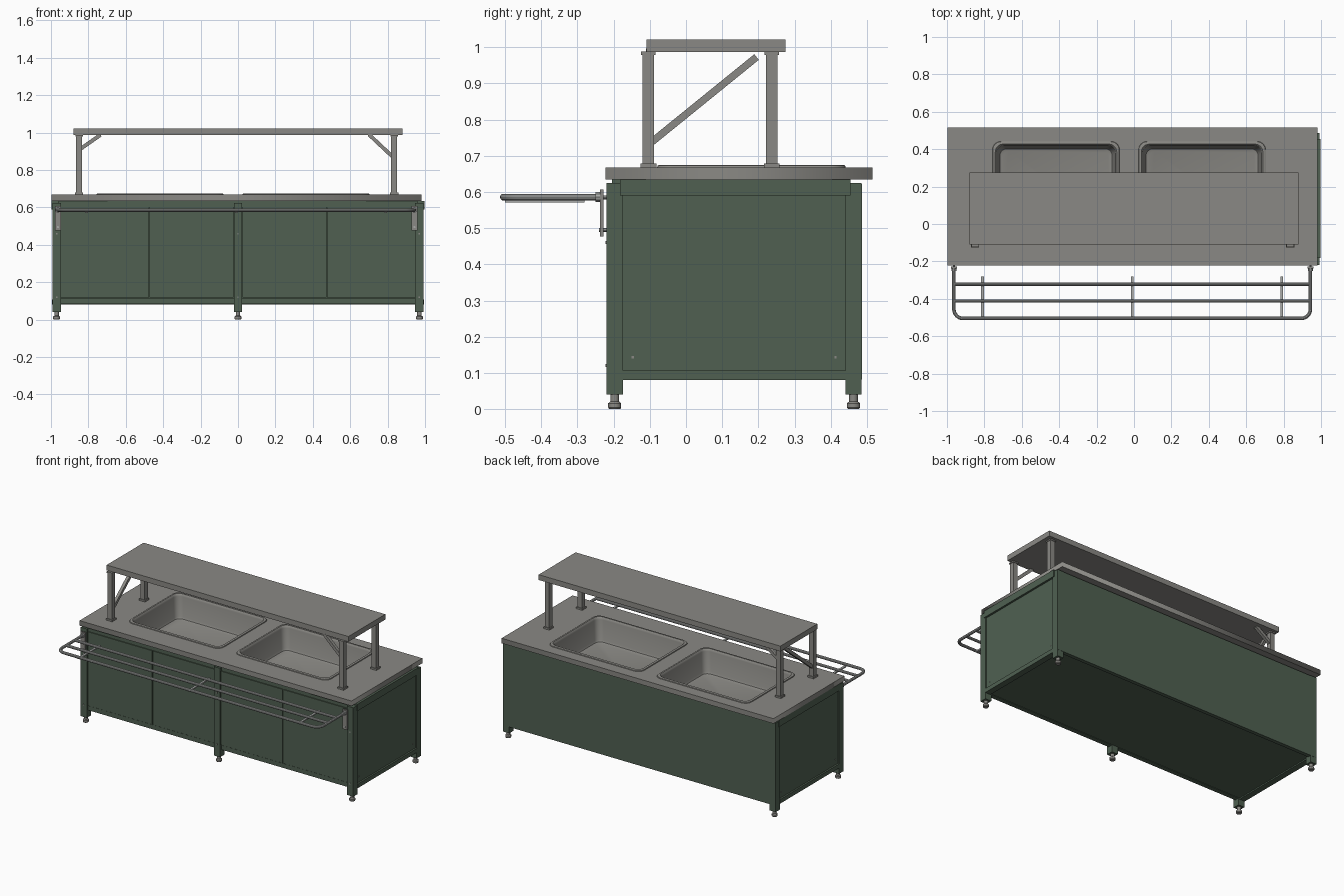
import bpy, bmesh, math
from mathutils import Vector

if "Cube" in bpy.data.objects:
    bpy.data.objects.remove(bpy.data.objects["Cube"])


def material(name, rgb):
    m = bpy.data.materials.new(name)
    m.diffuse_color = (*rgb, 1)
    m.use_nodes = True
    m.node_tree.nodes["Principled BSDF"].inputs["Base Color"].default_value = m.diffuse_color
    return m


GREEN = material("green_paint", (0.080, 0.118, 0.083))
STEEL = material("brushed_steel", (0.255, 0.250, 0.232))
CHROME = material("bright_tube", (0.40, 0.41, 0.40))


def finish(name, mesh, mat, smooth=False):
    ob = bpy.data.objects.new(name, mesh)
    bpy.context.collection.objects.link(ob)
    mesh.materials.clear()
    mesh.materials.append(mat)
    if smooth:
        bpy.ops.object.select_all(action='DESELECT')
        ob.select_set(True)
        bpy.context.view_layer.objects.active = ob
        bpy.ops.object.shade_smooth_by_angle(angle=math.radians(35))
    return ob


def from_bmesh(name, bm, mat, smooth=False):
    bmesh.ops.recalc_face_normals(bm, faces=bm.faces)
    me = bpy.data.meshes.new(name)
    bm.to_mesh(me)
    bm.free()
    return finish(name, me, mat, smooth)


def box(name, xs, ys, zs, mat):
    bm = bmesh.new()
    bmesh.ops.create_cube(bm, size=1)
    for v in bm.verts:
        v.co = [r[0] if c < 0 else r[1] for c, r in zip(v.co, (xs, ys, zs))]
    return from_bmesh(name, bm, mat)


def square(name, x, y, half, zs, mat):
    return box(name, (x - half, x + half), (y - half, y + half), zs, mat)


def bar(name, a, b, size, mat):
    """Square bar between two points."""
    a, b = Vector(a), Vector(b)
    ob = box(name, (-size / 2, size / 2), (-size / 2, size / 2), (0, (b - a).length), mat)
    d = (b - a).normalized()
    side = Vector((0, 1, 0)) if abs(d.y) < 0.01 else Vector((1, 0, 0))
    other = d.cross(side)
    for v in ob.data.vertices:
        v.co = a + side * v.co.x + other * v.co.y + d * v.co.z
    bm = bmesh.new()
    bm.from_mesh(ob.data)
    bmesh.ops.recalc_face_normals(bm, faces=bm.faces)
    bm.to_mesh(ob.data)
    bm.free()
    return ob


def rounded_rect(x0, x1, y0, y1, r, n=6):
    pts = []
    for k, (cx, cy) in enumerate(((x1 - r, y1 - r), (x0 + r, y1 - r), (x0 + r, y0 + r), (x1 - r, y0 + r))):
        for i in range(n + 1):
            t = math.pi / 2 * (k + i / n)
            pts.append((cx + r * math.cos(t), cy + r * math.sin(t)))
    return pts


def curve_mesh(name, paths, mat, cyclic, smooth, **settings):
    cu = bpy.data.curves.new(name, 'CURVE')
    for key, val in settings.items():
        setattr(cu, key, val)
    for path in paths:
        sp = cu.splines.new('POLY')
        sp.points.add(len(path) - 1)
        for p, co in zip(sp.points, path):
            p.co = (co[0], co[1], co[2] if len(co) > 2 else 0, 1)
        sp.use_cyclic_u = cyclic
    tmp = bpy.data.objects.new(name + "_curve", cu)
    bpy.context.collection.objects.link(tmp)
    bpy.context.view_layer.update()
    me = bpy.data.meshes.new_from_object(tmp.evaluated_get(bpy.context.evaluated_depsgraph_get()))
    bpy.data.objects.remove(tmp)
    return finish(name, me, mat, smooth)


def tube(name, path, r):
    return curve_mesh(name, [path], CHROME, False, True, dimensions='3D',
                      bevel_depth=r, bevel_resolution=3, use_fill_caps=True)


def lathe(name, x, y, profile, mat, n=20):
    bm = bmesh.new()
    rings = [[bm.verts.new((x + r * math.cos(2 * math.pi * i / n), y + r * math.sin(2 * math.pi * i / n), z))
              for i in range(n)] for r, z in profile]
    for a, b in zip(rings, rings[1:]):
        for i in range(n):
            bm.faces.new((a[i], a[(i + 1) % n], b[(i + 1) % n], b[i]))
    bm.faces.new(rings[0])
    bm.faces.new(rings[-1])
    return from_bmesh(name, bm, mat, True)


# Worktop with two openings
SINKS = ((-0.757, -0.077), (0.024, 0.704))
SY = (-0.08, 0.442)
outline = [(-0.998, -0.222), (0.982, -0.222), (0.982, 0.515), (-0.998, 0.515)]
holes = [rounded_rect(a + 0.012, b - 0.012, SY[0] + 0.012, SY[1] - 0.012, 0.035) for a, b in SINKS]
top = curve_mesh("worktop", [outline] + holes, STEEL, True, False,
                 dimensions='2D', fill_mode='BOTH', extrude=0.0165)
top.location.z = 0.6515

# Sink basins: raised rim, tapered walls, rounded floor edge (inset, height)
SECTION = ((0, 0.667), (0.002, 0.673), (0.005, 0.675), (0.015, 0.675), (0.019, 0.671),
           (0.022, 0.660), (0.034, 0.535), (0.040, 0.523), (0.052, 0.518))
for label, (x0, x1) in zip(("left", "right"), SINKS):
    bm = bmesh.new()
    rings = [[bm.verts.new((px, py, z)) for px, py in
              rounded_rect(x0 + d, x1 - d, SY[0] + d, SY[1] - d, 0.045 - d * 0.2)] for d, z in SECTION]
    for a, b in zip(rings, rings[1:]):
        for i in range(len(a)):
            j = (i + 1) % len(a)
            bm.faces.new((a[i], a[j], b[j], b[i]))
    bm.faces.new(rings[-1])
    basin = from_bmesh(label + "_basin", bm, STEEL, True)
    if basin.data.polygons[-1].normal.z < 0:
        basin.data.flip_normals()

# Cabinet: corner posts, front middle post and adjustable feet
for x, y in ((-0.97, -0.197), (0, -0.197), (0.97, -0.197), (-0.97, 0.463), (0.97, 0.463)):
    square("post", x, y, 0.0225, (0.04, 0.625), GREEN)
    lathe("foot", x, y, ((0.015, 0), (0.018, 0.004), (0.018, 0.016), (0.012, 0.021), (0.012, 0.041)), STEEL)

# Side panels with top and bottom rails, and panel screws
for s, label in ((-1, "left"), (1, "right")):
    def sx(a, b):
        return tuple(sorted((s * a, s * b)))
    box(label + "_side_panel", sx(0.965, 0.984), (-0.176, 0.445), (0.085, 0.62), GREEN)
    box(label + "_top_rail", sx(0.955, 0.997), (-0.182, 0.455), (0.59, 0.635), GREEN)
    box(label + "_bottom_rail", sx(0.955, 0.995), (-0.174, 0.445), (0.08, 0.107), GREEN)
    for y in (-0.147, 0.413):
        square(label + "_panel_screw", s * 0.984, y, 0.003, (0.14, 0.146), STEEL)

# Back, floor, front rails and doors
box("back_panel", (-0.991, 0.991), (0.462, 0.487), (0.082, 0.622), GREEN)
box("back_top_rail", (-0.96, 0.96), (0.43, 0.455), (0.59, 0.635), GREEN)
box("cabinet_floor", (-0.96, 0.96), (-0.19, 0.465), (0.088, 0.105), GREEN)
box("front_top_rail", (-0.96, 0.96), (-0.205, -0.18), (0.6, 0.635), GREEN)
box("front_bottom_rail", (-0.96, 0.96), (-0.205, -0.175), (0.085, 0.114), GREEN)
box("door_backing", (-0.95, 0.95), (-0.185, -0.178), (0.1, 0.61), GREEN)
for x0, x1 in ((-0.946, -0.477), (-0.473, -0.0245), (0.0245, 0.473), (0.477, 0.946)):
    box("door", (x0, x1), (-0.211, -0.187), (0.118, 0.604), GREEN)
for x in (-0.97, 0, 0.97):
    for z in (0.12, 0.46):
        box("hinge_pin", (x - 0.004, x + 0.004), (-0.223, -0.215), (z - 0.004, z + 0.004), STEEL)

# Overshelf with posts, flanges and braces
box("overshelf", (-0.88, 0.88), (-0.109, 0.275), (0.987, 1.022), STEEL)
for x in (-0.85, 0.835):
    for y in (-0.104, 0.237):
        square("shelf_post", x, y, 0.016, (0.668, 0.988), STEEL)
        square("shelf_post_base", x, y, 0.022, (0.667, 0.679), STEEL)
        square("shelf_post_cap", x, y, 0.02, (0.979, 0.988), STEEL)
bar("left_side_brace", (-0.85, -0.095, 0.738), (-0.85, 0.195, 0.973), 0.02, STEEL)
bar("back_left_brace", (-0.845, 0.237, 0.911), (-0.735, 0.237, 0.988), 0.02, STEEL)
bar("front_right_brace", (0.83, -0.1, 0.868), (0.70, -0.1, 0.99), 0.02, STEEL)

# Tray slide: outer bent tube, inner tubes, cross bars, brackets
Z, R, XL, XR, YF = 0.586, 0.05, -0.963, 0.943, -0.505
path = [(XL, -0.235, Z)]
for cx, start in ((XL + R, math.pi), (XR - R, 1.5 * math.pi)):
    for i in range(9):
        t = start + math.pi / 2 * i / 8
        path.append((cx + R * math.cos(t), YF + R + R * math.sin(t), Z))
path.append((XR, -0.235, Z))
tube("tray_slide_frame", path, 0.0095)
for y in (-0.322, -0.412):
    tube("tray_slide_tube", [(XL, y, Z), (XR, y, Z)], 0.009)
for x in (-0.81, -0.01, 0.79):
    box("tray_slide_cross_bar", (x - 0.007, x + 0.007), (-0.5, -0.28), (0.571, 0.579), CHROME)
for x in (XL, XR):
    box("tray_slide_bracket", (x - 0.016, x + 0.016), (-0.238, -0.228), (0.477, 0.607), STEEL)
    tube("tray_slide_collar", [(x, -0.25, Z), (x, -0.236, Z)], 0.014)
    for z in (0.495, 0.585):
        tube("bracket_bolt", [(x, -0.241, z), (x, -0.215, z)], 0.006)
